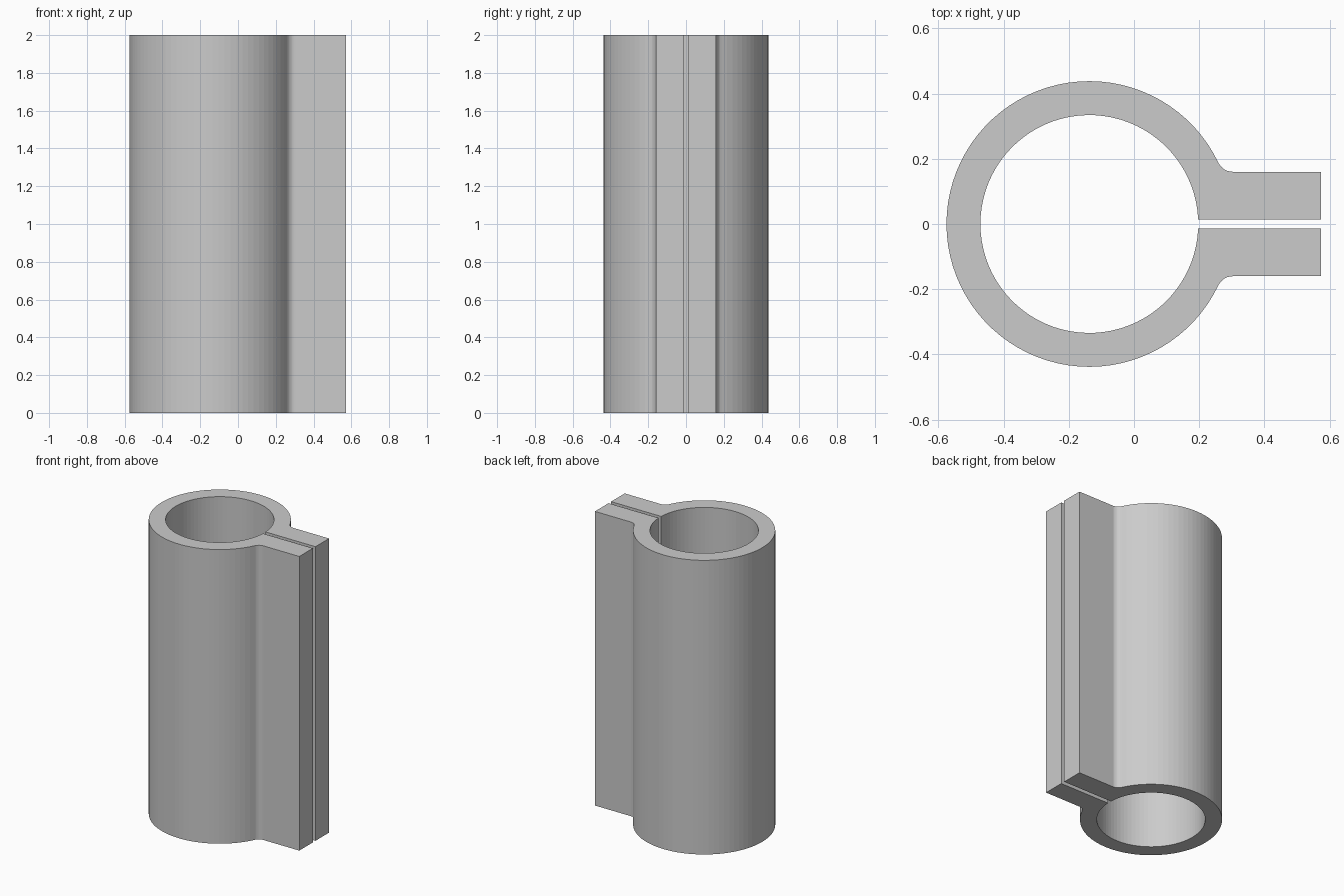
import bpy, bmesh, math

if "Cube" in bpy.data.objects:
    bpy.data.objects.remove(bpy.data.objects["Cube"])

CX = -0.137            # tube axis
R_OUT, R_IN = 0.438, 0.334
GAP, LUG_Y, LUG_X = 0.014, 0.16, 0.573
FILLET, HEIGHT = 0.05, 2.0


def arc(cx, cy, r, a0, a1, n):
    return [(cx + r * math.cos(a0 + (a1 - a0) * i / n),
             cy + r * math.sin(a0 + (a1 - a0) * i / n)) for i in range(n + 1)]


# Upper half of the outline: bore, clamp lug, fillet, outer wall
fy = LUG_Y + FILLET
fx = CX + math.sqrt((R_OUT + FILLET) ** 2 - fy ** 2)
touch = math.atan2(fy, fx - CX)
half = arc(CX, 0, R_IN, math.pi, math.asin(GAP / R_IN), 40)
half += [(LUG_X, GAP), (LUG_X, LUG_Y)]
half += arc(fx, fy, FILLET, -math.pi / 2, touch - math.pi, 6)
half += arc(CX, 0, R_OUT, touch, math.pi, 36)[1:]

# Mirror the half outline, then extrude the closed section
bm = bmesh.new()
for side in (1, -1):
    bm.faces.new([bm.verts.new((x, side * y, 0)) for x, y in half])
bmesh.ops.remove_doubles(bm, verts=bm.verts[:], dist=1e-4)
ext = bmesh.ops.extrude_face_region(bm, geom=bm.faces[:], use_keep_orig=True)
top = [v for v in ext["geom"] if isinstance(v, bmesh.types.BMVert)]
bmesh.ops.translate(bm, verts=top, vec=(0, 0, HEIGHT))

# Remove any inner wall left where the halves meet
inner = [f for f in bm.faces if all(abs(v.co.y) < 1e-4 for v in f.verts)]
bmesh.ops.delete(bm, geom=inner, context='FACES_ONLY')
bmesh.ops.recalc_face_normals(bm, faces=bm.faces[:])

mesh = bpy.data.meshes.new("split_clamp_tube")
bm.to_mesh(mesh)
bm.free()
tube = bpy.data.objects.new("split_clamp_tube", mesh)
bpy.context.collection.objects.link(tube)

grey = bpy.data.materials.new("light grey")
grey.diffuse_color = (0.6, 0.6, 0.6, 1)
grey.use_nodes = True
grey.node_tree.nodes["Principled BSDF"].inputs["Base Color"].default_value = grey.diffuse_color
mesh.materials.append(grey)
